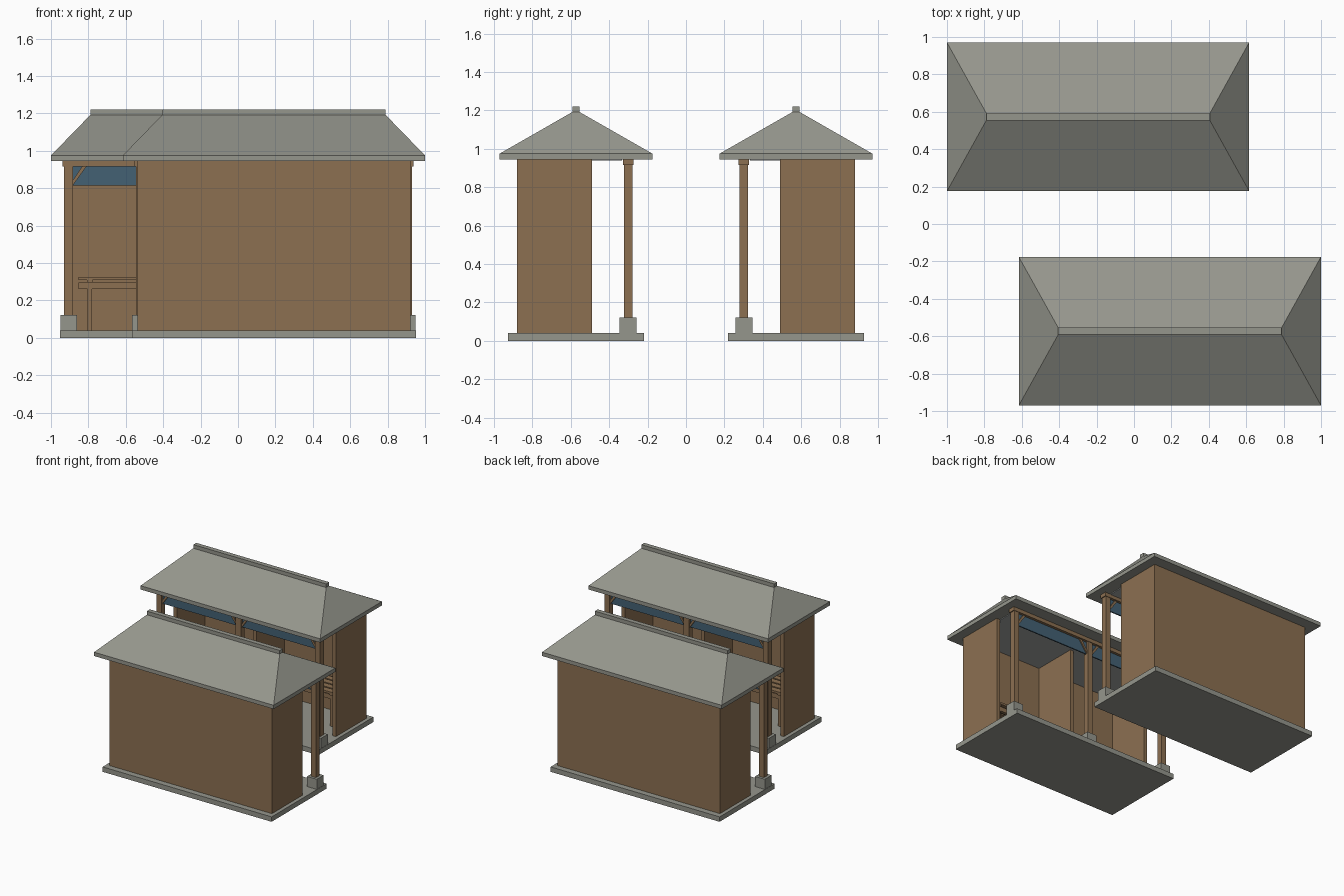
import bpy, bmesh
from mathutils import Vector

if "Cube" in bpy.data.objects:
    bpy.data.objects.remove(bpy.data.objects["Cube"])


def material(name, rgb):
    m = bpy.data.materials.new(name)
    m.diffuse_color = (*rgb, 1)
    m.use_nodes = True
    m.node_tree.nodes["Principled BSDF"].inputs["Base Color"].default_value = m.diffuse_color
    return m


WOOD = material("brown wood", (0.262, 0.162, 0.083))
STONE = material("grey stone", (0.300, 0.304, 0.265))
BLUE = material("blue paint", (0.056, 0.120, 0.175))
CEIL = material("pale grey ceiling", (0.36, 0.38, 0.37))

CENTRE = (-0.192, 0.573)   # centre of the rear hall; the front hall is turned half a turn
side, prefix = 1, ""


def hull(name, points, mat):
    """Closed convex part from local points, placed in the current hall."""
    bm = bmesh.new()
    for x, y, z in points:
        bm.verts.new(((x + CENTRE[0]) * side, (y + CENTRE[1]) * side, z))
    bmesh.ops.convex_hull(bm, input=bm.verts[:])
    bmesh.ops.dissolve_limit(bm, angle_limit=0.01, verts=bm.verts[:], edges=bm.edges[:])
    bmesh.ops.recalc_face_normals(bm, faces=bm.faces[:])
    me = bpy.data.meshes.new(prefix + name)
    bm.to_mesh(me)
    bm.free()
    me.materials.append(mat)
    ob = bpy.data.objects.new(prefix + name, me)
    bpy.context.collection.objects.link(ob)
    return ob


def box(name, x0, x1, y0, y1, z0, z1, mat=WOOD):
    return hull(name, [(x, y, z) for x in (x0, x1) for y in (y0, y1) for z in (z0, z1)], mat)


def hall():
    # stone floor
    box("floor", -0.76, 0.76, -0.353, 0.355, 0, 0.04, STONE)

    # walls: back, two ends and a middle partition
    box("back_wall", -0.73, 0.73, 0.28, 0.307, 0.04, 0.945)
    for n, x in (("left", -0.715), ("middle", 0), ("right", 0.715)):
        box(n + "_wall", x - 0.015, x + 0.015, -0.083, 0.282, 0.04, 0.945)

    # columns on stone blocks
    for n, x in (("left", -0.714), ("middle", 0), ("right", 0.714)):
        box(n + "_column_base", x - 0.044, x + 0.044, -0.316, -0.228, 0.04, 0.122, STONE)
        box(n + "_column", x - 0.023, x + 0.023, -0.295, -0.249, 0.12, 0.925)

    # beam over the columns
    box("front_beam", -0.745, 0.745, -0.299, -0.245, 0.915, 0.945)

    # painted boards with corner braces, and benches, one per bay
    for n, a, b in (("left", -0.691, -0.023), ("right", 0.023, 0.691)):
        box(n + "_painted_board", a, b, -0.277, -0.267, 0.815, 0.915, BLUE)
        for m, x, d in (("a", a, 1), ("b", b, -1)):
            prof = [(x, 0.815), (x, 0.842), (x + d * 0.048, 0.915), (x + d * 0.072, 0.915)]
            hull(n + "_brace_" + m, [(px, y, z) for px, z in prof for y in (-0.286, -0.258)], WOOD)

        c = (a + b) / 2
        h = 0.305
        for i in range(4):
            y = 0.03 + i * 0.06
            box(f"{n}_bench_slat_{i}", c - h, c + h, y, y + 0.048, 0.308, 0.325)
        for i, y in enumerate((0.045, 0.225)):
            box(f"{n}_bench_rail_{i}", c - h, c + h, y, y + 0.025, 0.26, 0.297)
            for j, s in enumerate((-1, 1)):
                x = c + s * 0.243
                box(f"{n}_bench_leg_{i}{j}", x - 0.012, x + 0.012, y, y + 0.025, 0.04, 0.26)
        for j, s in enumerate((-1, 1)):
            x = c + s * 0.243
            box(f"{n}_bench_bearer_{j}", x - 0.015, x + 0.015, 0.035, 0.255, 0.295, 0.309)

    # ceiling panels between walls
    box("ceiling", -0.70, 0.70, -0.24, 0.28, 0.939, 0.946, CEIL)

    # hipped roof with square eave edge, and ridge bar
    box("eaves", -0.808, 0.808, -0.3975, 0.3975, 0.945, 0.976, STONE)
    pts = [(sx * 0.808, sy * 0.3975, 0.975) for sx in (-1, 1) for sy in (-1, 1)]
    pts += [(sx * 0.597, sy * 0.018, 1.192) for sx in (-1, 1) for sy in (-1, 1)]
    hull("roof", pts, STONE)
    box("ridge", -0.597, 0.597, -0.019, 0.019, 1.19, 1.221, STONE)


for prefix, side in (("rear_", 1), ("front_", -1)):
    hall()
